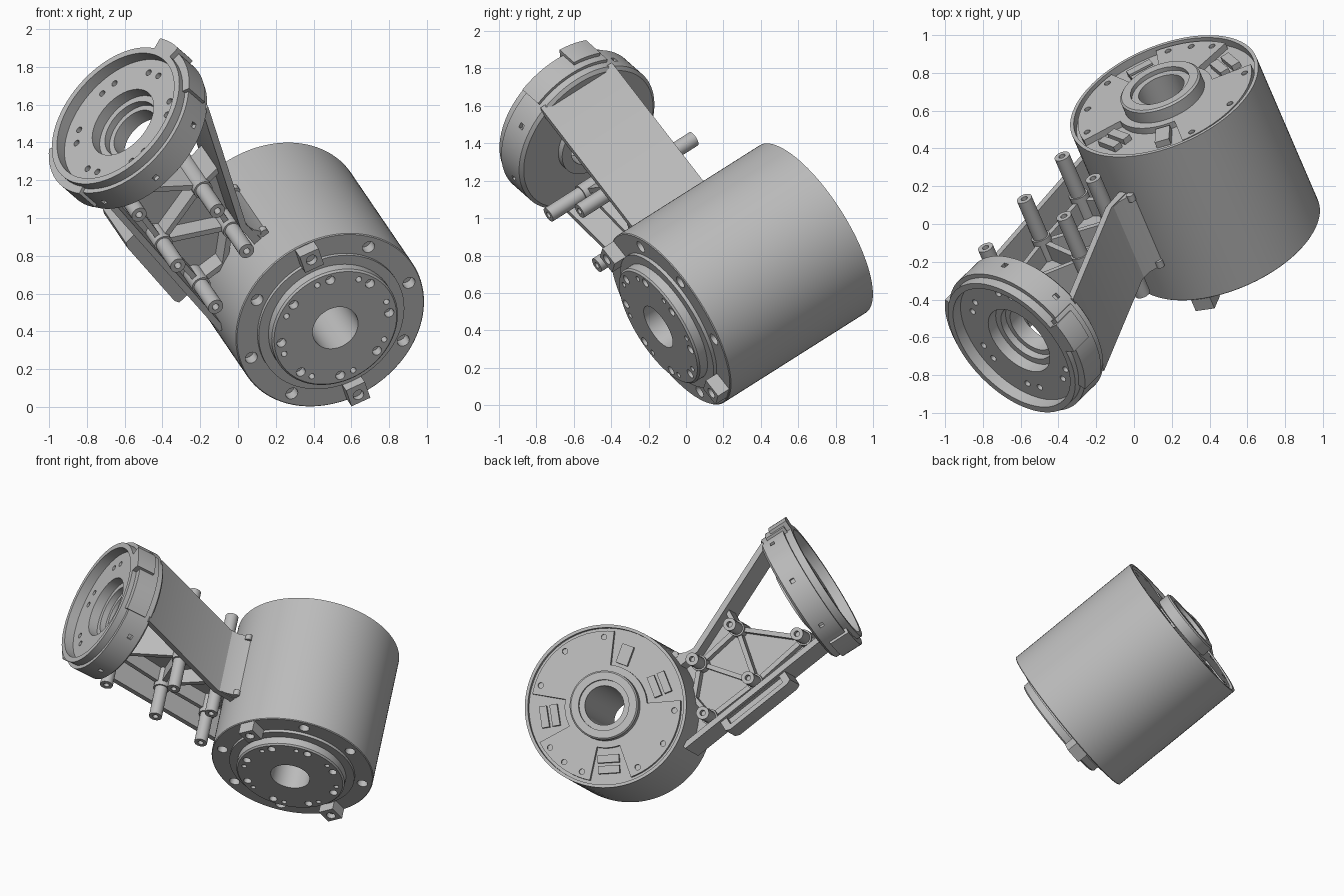
import bpy, bmesh
from math import sin, cos, pi, radians
from mathutils import Matrix, Vector

cube = bpy.data.objects.get("Cube")
if cube:
    bpy.data.objects.remove(cube, do_unlink=True)

grey = bpy.data.materials.new("machined grey")
grey.use_nodes = True
COLOUR = (0.5, 0.5, 0.5, 1)
grey.diffuse_color = COLOUR
grey.node_tree.nodes["Principled BSDF"].inputs["Base Color"].default_value = COLOUR

# Joint frame: local y = drum axis, local z = along the arm, local x = across it
a = Vector((-0.342, 0.794, 0.5025)).normalized()
n = Vector((-0.609, -0.592, 0.528))
n = (n - a * n.dot(a)).normalized()
e = a.cross(n)
FRAME = Matrix.Translation((0.324, 0.296, 0.70)) @ Matrix((e, a, n)).transposed().to_4x4()


def place(axis, u, v, w):
    return Vector((u, w, v)) if axis == 'Y' else Vector((u, v, w))


def finish(name, bm):
    bmesh.ops.remove_doubles(bm, verts=bm.verts, dist=1e-5)
    bmesh.ops.recalc_face_normals(bm, faces=bm.faces)
    mesh = bpy.data.meshes.new(name)
    bm.to_mesh(mesh)
    bm.free()
    mesh.transform(FRAME)
    mesh.materials.append(grey)
    obj = bpy.data.objects.new(name, mesh)
    bpy.context.collection.objects.link(obj)
    return obj


def lathe(name, profile, axis='Y', centre=(0, 0), segs=96, closed=True):
    bm = bmesh.new()
    rings = []
    for r, h in profile:
        rings.append([bm.verts.new(place(axis, centre[0] + r * cos(2 * pi * i / segs),
                                         centre[1] + r * sin(2 * pi * i / segs), h))
                      for i in range(segs)])
    pairs = list(zip(rings, rings[1:]))
    if closed:
        pairs.append((rings[-1], rings[0]))
    for p, q in pairs:
        for i in range(segs):
            j = (i + 1) % segs
            bm.faces.new((p[i], p[j], q[j], q[i]))
    return finish(name, bm)


def prism(name, pts, w0, w1, axis='Y'):
    bm = bmesh.new()
    lo = [bm.verts.new(place(axis, u, v, w0)) for u, v in pts]
    hi = [bm.verts.new(place(axis, u, v, w1)) for u, v in pts]
    bm.faces.new(lo)
    bm.faces.new(hi)
    for i in range(len(pts)):
        j = (i + 1) % len(pts)
        bm.faces.new((lo[i], lo[j], hi[j], hi[i]))
    return finish(name, bm)


def polar(r, deg):
    return (r * cos(radians(deg)), r * sin(radians(deg)))


def sector(r0, r1, d0, d1, steps=16):
    ds = [d0 + (d1 - d0) * i / steps for i in range(steps + 1)]
    return [polar(r1, d) for d in ds] + [polar(r0, d) for d in reversed(ds)]


def bar(p, q, thick):
    p, q = Vector(p), Vector(q)
    d = (q - p).normalized() * thick / 2
    s = Vector((-d.y, d.x))
    return [p + s, q + s, q - s, p - s]


def cut(target, cutters):
    bpy.ops.object.select_all(action='DESELECT')
    for c in cutters:
        c.select_set(True)
    bpy.context.view_layer.objects.active = cutters[0]
    if len(cutters) > 1:
        bpy.ops.object.join()
    cutter = cutters[0]
    cutter.hide_render = True
    mod = target.modifiers.new("holes", 'BOOLEAN')
    mod.object = cutter
    mod.operation = 'DIFFERENCE'
    mod.solver = 'EXACT'
    bpy.context.view_layer.objects.active = target
    bpy.ops.object.modifier_apply(modifier=mod.name)
    bpy.data.objects.remove(cutter, do_unlink=True)


def plug(centre, r, w0, w1, axis='Y'):
    return lathe("cutter", [(0, w0), (r, w0), (r, w1), (0, w1)], axis, centre, 16, False)


# Motor drum with output boss, through bore and recessed rear
drum = lathe("motor_drum", [
    (.128, -.56), (.345, -.56), (.355, -.55), (.355, -.50), (.41, -.50), (.41, -.48),
    (.525, -.48), (.53, -.475), (.53, .48), (.51, .48), (.51, .435), (.225, .435),
    (.225, .54), (.215, .55), (.165, .55), (.165, .525), (.128, .525)])
holes = [plug(polar(.465, 22 + 45 * i), .034, -.52, -.42) for i in range(8) if i % 4 != 1]
for i in range(8):
    for off, r in ((0, .026), (14, .016)):
        holes.append(plug(polar(.305, 10 + 45 * i + off), r, -.60, -.51))
cut(drum, holes)

# Clamp tabs on the front flange
for i, deg in enumerate((66, 246)):
    tab = prism(f"flange_tab_{i + 1}", bar(polar(.41, deg), polar(.52, deg), .11), -.555, -.47)
    cut(tab, [plug(polar(.47, deg), .03, -.58, -.52)])

# Rear cover plates, screws and connectors
for i, (d0, d1) in enumerate(((118, 192), (224, 274), (312, 398))):
    plate = prism(f"rear_cover_{i + 1}", sector(.22, .49, d0, d1), .425, .472)
    cut(plate, [plug(polar(.45, d), .018, .455, .49) for d in (d0 + 8, (d0 + d1) / 2, d1 - 8)])
prism("rear_hub_step", sector(.22, .27, 0, 359.9, 72), .425, .472)
for i, deg in enumerate((100, 209, 293)):
    for j in range(2):
        c = Vector(polar(.34 + .07 * j, deg))
        side = Vector((-c.y, c.x)).normalized() * .07
        prism(f"connector_{i + 1}_{j + 1}", bar(c - side, c + side, .05), .42, .468)
prism("rear_plug", bar(polar(.29, 52), polar(.42, 52), .08), .42, .472)

# Upper mounting ring with shallow dish and deep stepped hole
ring = lathe("mounting_ring", [
    (.14, 1.34), (.20, 1.34), (.20, 1.375), (.43, 1.375), (.45, 1.39), (.45, 1.55),
    (.425, 1.55), (.425, 1.60), (.39, 1.60), (.39, 1.535), (.205, 1.535), (.205, 1.47),
    (.17, 1.47), (.17, 1.43), (.14, 1.43)], 'Z')
holes = [plug(polar(.31, 15 + 60 * i + d), .018, 1.50, 1.56, 'Z') for i in range(6) for d in (0, 16)]
for i in range(8):
    holes.append(prism("cutter", bar(polar(.425, 40 + 45 * i), polar(.47, 40 + 45 * i), .03),
                       1.44, 1.47, 'Z'))
cut(ring, holes)

# Raised lugs on the ring and the catch on top
for i, deg in enumerate((0, 180)):
    prism(f"ring_lug_{i + 1}", sector(.425, .468, deg - 30, deg + 30), 1.43, 1.57, 'Z')
prism("ring_catch", sector(.41, .488, 6, 27), 1.47, 1.60, 'Z')

# Arm side walls
prism("upper_wall", [(.40, 1.40), (.055, .66), (.05, .50), (.0, .50), (.02, .67), (.36, 1.40)],
      -.24, .24)
LOWER = ((-.335, 1.40), (-.455, .27))
prism("lower_wall", bar(*LOWER, .035), -.24, .24)
prism("upper_root_fillet", [(.05, .68), (.06, .60), (.10, .51), (0, .5), (.02, .66)], -.235, .235)
for i, y in enumerate((-.22, .22)):
    lathe(f"root_boss_{i + 1}", [(0, y - .02), (.022, y - .02), (.022, y + .02), (0, y + .02)],
          'Y', (.085, .535), 20, False)

# Central web, ribs and through posts
POSTS = [(.03, .955), (-.26, 1.295), (-.03, .63), (-.33, .875), (-.365, .505)]
prism("arm_web", [(.17, .96), POSTS[0], POSTS[1], (-.34, 1.36), (-.44, .3), (-.4, .3),
                  (0, .48), (.04, .67)], -.015, .015)
for i, c in enumerate(POSTS):
    lathe(f"post_{i + 1}", [(0, -.31), (.018, -.31), (.018, -.37), (.042, -.37), (.042, .40),
                            (.018, .40), (.018, .34), (0, .34)], 'Y', c, 24, False)
    lathe(f"post_collar_{i + 1}", [(.03, -.15), (.052, -.15), (.052, .15), (.03, .15)], 'Y', c, 24)
ANCHORS = POSTS + [(.17, .96), (-.34, 1.37), (-.39, .83), (-.42, .5), (-.2, .48)]
LINKS = ((0, 1), (0, 2), (0, 3), (1, 3), (2, 3), (3, 4), (0, 5), (1, 6), (3, 7), (4, 8), (2, 9), (4, 9))
for i, (p, q) in enumerate(LINKS):
    prism(f"rib_{i + 1}", bar(ANCHORS[p], ANCHORS[q], .03), -.12, .12)

# Open-sided housing on the outside of the lower wall
housing = prism("side_housing", [(-.37, 1.08), (-.42, .55), (-.505, .55), (-.515, .58),
                                 (-.465, 1.05), (-.45, 1.08)], -.18, .18)
cut(housing, [prism("cutter", [(-.395, 1.03), (-.44, .60), (-.485, .60), (-.44, 1.03)], .10, .25)])

# Smooth round walls, keep machined edges crisp
bpy.ops.object.select_all(action='DESELECT')
for obj in bpy.context.scene.objects:
    if obj.type == 'MESH' and grey.name in obj.data.materials:
        obj.select_set(True)
        bpy.context.view_layer.objects.active = obj
bpy.ops.object.shade_smooth_by_angle(angle=radians(30))
